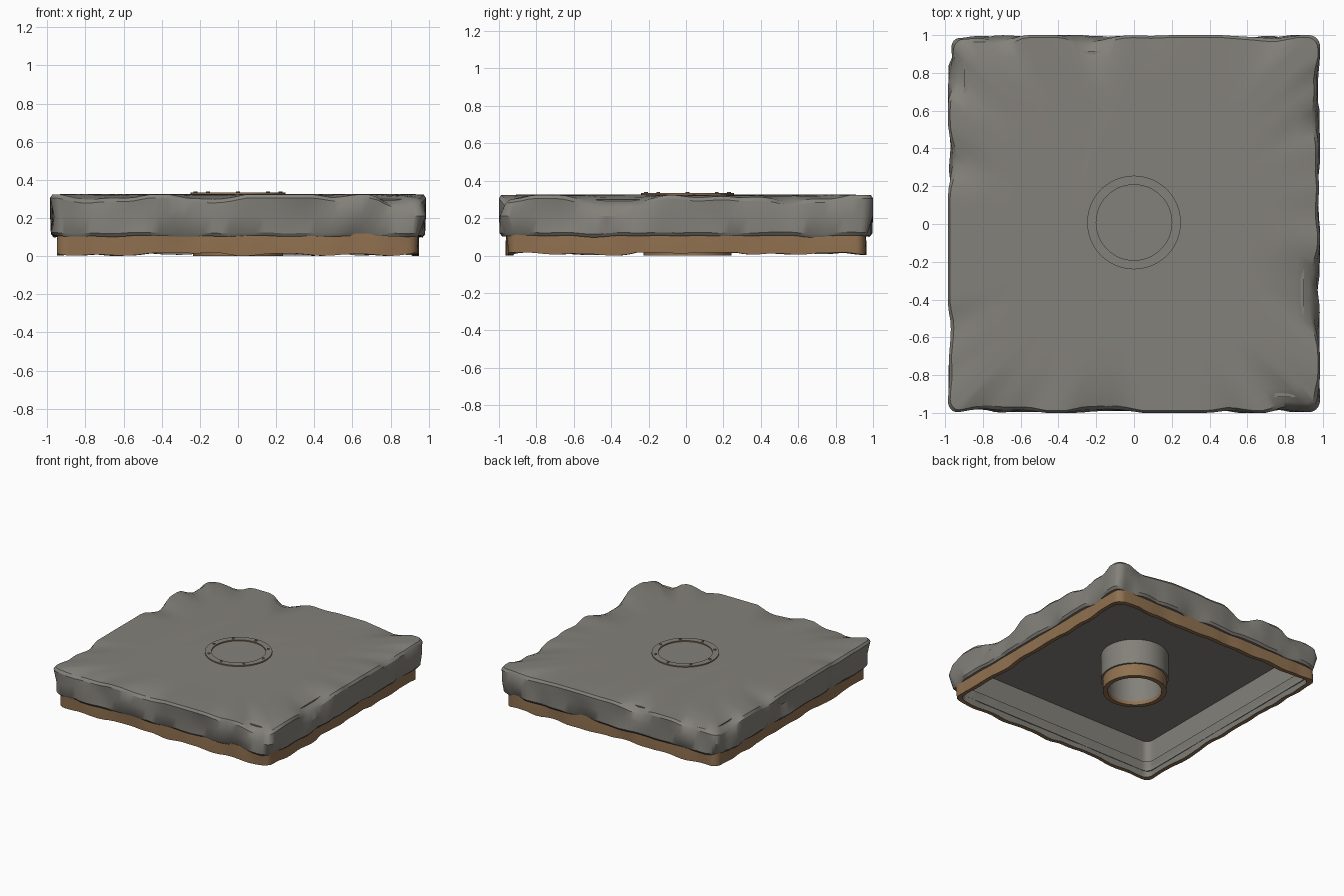
import bpy, bmesh, math
from mathutils import Vector, noise

if "Cube" in bpy.data.objects:
    bpy.data.objects.remove(bpy.data.objects["Cube"])


def material(name, rgb):
    m = bpy.data.materials.new(name)
    m.diffuse_color = (*rgb, 1)
    m.use_nodes = True
    m.node_tree.nodes["Principled BSDF"].inputs["Base Color"].default_value = m.diffuse_color
    return m


STONE = material("weathered grey", (0.23, 0.22, 0.195))
BROWN = material("earth brown", (0.28, 0.165, 0.08))


def make(name, bm, smooth=30):
    bmesh.ops.recalc_face_normals(bm, faces=bm.faces)
    me = bpy.data.meshes.new(name)
    bm.to_mesh(me)
    bm.free()
    ob = bpy.data.objects.new(name, me)
    bpy.context.collection.objects.link(ob)
    me.materials.append(STONE)
    me.materials.append(BROWN)
    bpy.ops.object.select_all(action='DESELECT')
    ob.select_set(True)
    bpy.context.view_layer.objects.active = ob
    bpy.ops.object.shade_smooth_by_angle(angle=math.radians(smooth))
    return ob


def outline(radius=0.06, side=40, corner=6):
    """Unit square outline with rounded corners."""
    pts = []
    for k in range(4):
        a = k * math.pi / 2
        c, s = math.cos(a), math.sin(a)
        loc = [(1, -1 + radius + (2 - 2 * radius) * i / side) for i in range(side)]
        for i in range(corner):
            b = math.pi / 2 * i / corner
            loc.append((1 - radius + radius * math.cos(b), 1 - radius + radius * math.sin(b)))
        pts += [(x * c - y * s, x * s + y * c) for x, y in loc]
    return pts


UNIT = outline()


def bump(u, freq, seed):
    """Irregular 0..1 waviness around the outline."""
    n = noise.noise(Vector((u[0] * freq, u[1] * freq, seed)))
    return min(1.0, max(0.0, n * 1.3 + 0.25))


def loft(bm, rings, mats, cap_start=False, cap_end=False, closed=False):
    vs = [[bm.verts.new(p) for p in r] for r in rings]
    n = len(vs[0])
    pairs = list(zip(vs, vs[1:]))
    if closed:
        pairs.append((vs[-1], vs[0]))
    for (a, b), m in zip(pairs, mats):
        for i in range(n):
            j = (i + 1) % n
            bm.faces.new((a[i], a[j], b[j], b[i])).material_index = m
    if cap_start:
        bm.faces.new(vs[0])
    if cap_end:
        bm.faces.new(vs[-1])


def square_ring(sx, sy, cx, cy, inset, z, wave=0, drop=0, freq=4, seed=0, dseed=9):
    out = []
    for u in UNIT:
        k = 1 - inset - wave * bump(u, freq, seed)
        out.append((cx + sx * k * u[0], cy + sy * k * u[1], z - drop * bump(u, freq, dseed)))
    return out


# Worn slab: hollow underside, battered rim, flat middle
S = (0.985, 1.0, 0.0, 0.0)
bm = bmesh.new()
loft(bm, [
    square_ring(*S, 0.085, 0.30),
    square_ring(*S, 0.085, 0.05),
    square_ring(*S, 0.065, 0.05),
    square_ring(*S, 0.06, 0.11),
    square_ring(*S, 0.018, 0.108, 0.03, 0.012, 5, 1.3),
    square_ring(*S, 0.004, 0.125, 0.035, 0.012, 5, 1.3),
    square_ring(*S, 0.0, 0.21, 0.035, 0, 4, 2.1),
    square_ring(*S, 0.0, 0.305, 0.035, 0.045, 4, 3.4, 3.4),
    square_ring(*S, 0.012, 0.324, 0.045, 0.045, 4, 3.4, 3.4),
    square_ring(*S, 0.10, 0.325, 0.03, 0.014, 4, 3.4, 3.4),
    square_ring(*S, 0.20, 0.325, 0.1, 0.003, 4, 3.4, 3.4),
    square_ring(*S, 0.36, 0.325),
], [0] * 11, cap_start=True, cap_end=True)
make("worn_slab", bm)

# Brown skirt under the slab with a ragged lower edge, grey lining inside
K = (0.95, 0.965, 0.0, 0.0)
bm = bmesh.new()
loft(bm, [
    square_ring(*K, 0.004, 0.12),
    square_ring(*K, 0.0, 0.06, 0.012, 0, 5, 5.2),
    square_ring(*K, 0.0, 0.016, 0.015, 0.016, 5, 5.2, 6.6),
    square_ring(*K, 0.035, 0.016, 0.01, 0.016, 5, 5.2, 6.6),
    square_ring(*K, 0.062, 0.12),
], [1, 1, 1, 0, 1], closed=True)
make("brown_skirt", bm)

CY = 0.008


def circle(r, z, n=48):
    return [(r * math.cos(2 * math.pi * i / n), CY + r * math.sin(2 * math.pi * i / n), z)
            for i in range(n)]


# Centre tube: grey upper sleeve, brown foot
bm = bmesh.new()
loft(bm, [circle(0.25, 0.31), circle(0.25, 0.10), circle(0.236, 0.10), circle(0.236, 0.0),
          circle(0.20, 0.0), circle(0.20, 0.03), circle(0.20, 0.31)], [0, 0, 1, 1, 1, 0])
make("centre_tube", bm)

# Flat flange on top: grey face, brown rim
bm = bmesh.new()
loft(bm, [circle(0.248, 0.315), circle(0.248, 0.334), circle(0.20, 0.334), circle(0.20, 0.315)],
     [1, 0, 1])
make("top_flange", bm)

# Eight bolts on the flange
bm = bmesh.new()
for i in range(8):
    a = i * math.pi / 4
    x, y = 0.222 * math.cos(a), CY + 0.222 * math.sin(a)
    loft(bm, [[(x + 0.01 * math.cos(t * math.pi / 5), y + 0.01 * math.sin(t * math.pi / 5), z)
               for t in range(10)] for z in (0.33, 0.339)], [0], cap_end=True)
make("flange_bolts", bm)
